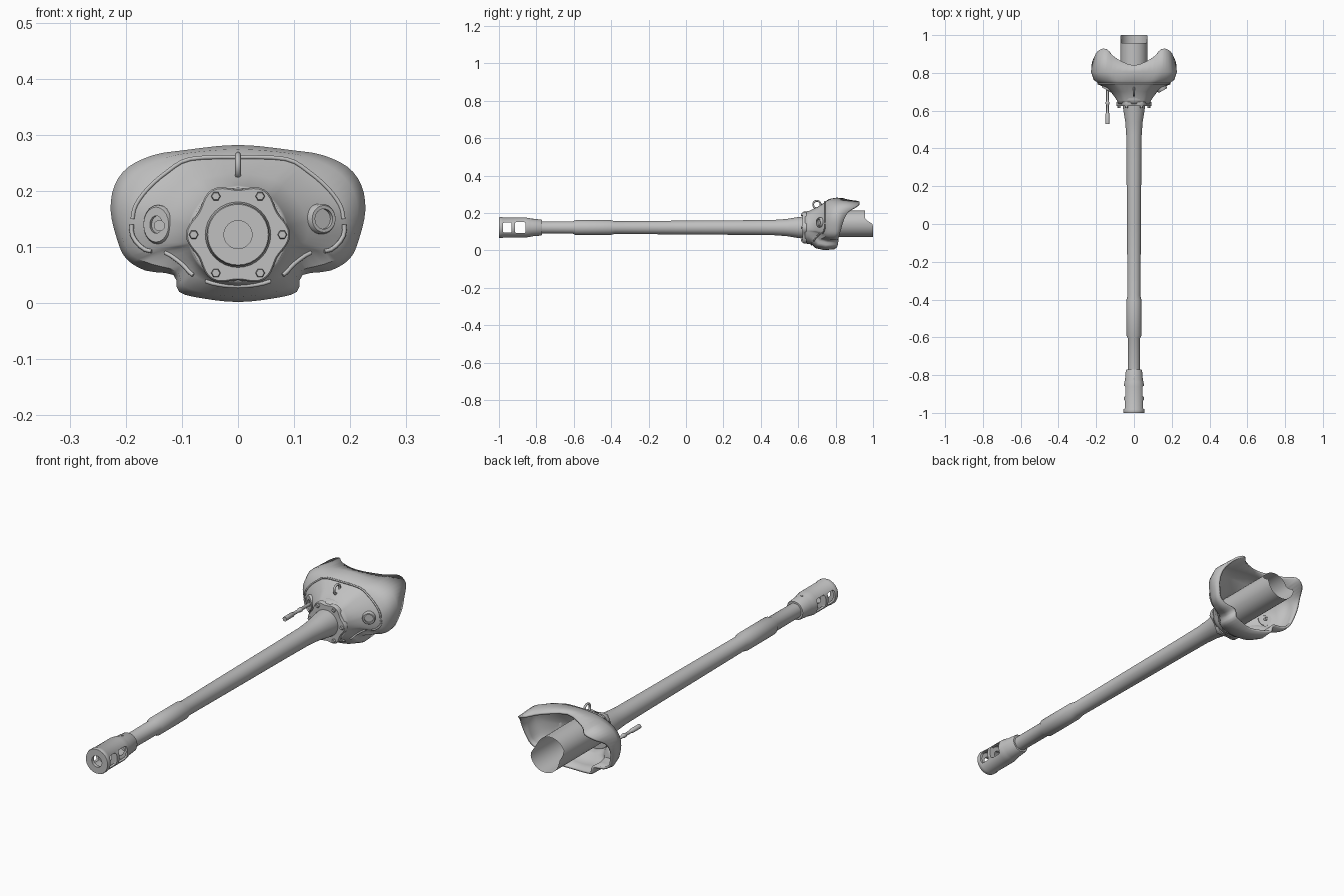
import bpy, bmesh, math
from mathutils import Vector

if "Cube" in bpy.data.objects:
    bpy.data.objects.remove(bpy.data.objects["Cube"])

AXIS_Z = 0.122
steel = bpy.data.materials.new("grey_steel")
steel.diffuse_color = (0.53, 0.53, 0.53, 1)
steel.use_nodes = True
steel.node_tree.nodes["Principled BSDF"].inputs["Base Color"].default_value = steel.diffuse_color


def make(name, bm, angle=35):
    bmesh.ops.recalc_face_normals(bm, faces=bm.faces[:])
    me = bpy.data.meshes.new(name)
    bm.to_mesh(me)
    bm.free()
    me.materials.append(steel)
    ob = bpy.data.objects.new(name, me)
    bpy.context.collection.objects.link(ob)
    activate(ob)
    bpy.ops.object.shade_smooth_by_angle(angle=math.radians(angle))
    return ob


def activate(ob):
    bpy.ops.object.select_all(action='DESELECT')
    ob.select_set(True)
    bpy.context.view_layer.objects.active = ob


def loft(rings, caps=False, closed=False):
    """Skin a series of closed rings with quads."""
    bm = bmesh.new()
    vs = [[bm.verts.new(p) for p in r] for r in rings]
    pairs = list(zip(vs, vs[1:])) + ([(vs[-1], vs[0])] if closed else [])
    for a, b in pairs:
        n = len(a)
        for i in range(n):
            j = (i + 1) % n
            bm.faces.new((a[i], a[j], b[j], b[i]))
    if caps:
        bm.faces.new(vs[0])
        bm.faces.new(vs[-1])
    return bm


def circle(y, r, n, x=0, z=AXIS_Z):
    return [(x + r * math.cos(2 * math.pi * i / n), y,
             z + r * math.sin(2 * math.pi * i / n)) for i in range(n)]


def lathe(name, prof, n=32, x=0, z=AXIS_Z, caps=True, closed=False):
    rings = [circle(y, r, n, x, z) for y, r in prof]
    return make(name, loft(rings, caps and not closed, closed))


def spline(loop, n=3):
    """Resample a closed loop as a Catmull-Rom curve."""
    out, m = [], len(loop)
    p = [Vector(q) for q in loop]
    for i in range(m):
        a, b, c, d = p[i - 1], p[i], p[(i + 1) % m], p[(i + 2) % m]
        for k in range(n):
            t = k / n
            out.append(0.5 * (2 * b + (c - a) * t + (2 * a - 5 * b + 4 * c - d) * t * t
                              + (3 * b - a - 3 * c + d) * t ** 3))
    return out


def mirrored(half):
    return half + [(-x, y, z) for x, y, z in half[-2:0:-1]]


def bead(name, pts, r=0.004):
    cu = bpy.data.curves.new(name, 'CURVE')
    cu.dimensions = '3D'
    cu.bevel_depth = r
    cu.bevel_resolution = 1
    cu.use_fill_caps = True
    sp = cu.splines.new('POLY')
    sp.points.add(len(pts) - 1)
    for q, p in zip(sp.points, pts):
        q.co = (*p, 1)
    cu.materials.append(steel)
    ob = bpy.data.objects.new(name, cu)
    bpy.context.collection.objects.link(ob)
    activate(ob)
    bpy.ops.object.convert(target='MESH')


# barrel with sleeve and flared root
lathe("barrel", [(-.80, .032), (-.605, .033), (-.59, .040), (-.405, .040), (-.38, .034),
                 (0, .037), (.30, .039), (.47, .041), (.54, .046), (.60, .056), (.64, .060)])

# hollow muzzle brake with side windows
brake = lathe("muzzle_brake", [
    (-1, .025), (-1, .054), (-.995, .056), (-.982, .056), (-.978, .054), (-.86, .054),
    (-.835, .050), (-.825, .047), (-.775, .043), (-.77, .040), (-.77, .030), (-.85, .030),
    (-.85, .044), (-.917, .044), (-.917, .025), (-.93, .025), (-.93, .044),
    (-.985, .044), (-.985, .025)], closed=True)
for y0, y1, h in ((-.979, -.932, .054), (-.915, -.857, .058)):
    bpy.ops.mesh.primitive_cube_add(size=1, location=(0, (y0 + y1) / 2, AXIS_Z))
    cutter = bpy.context.object
    cutter.name = "window_cutter"
    cutter.hide_render = True
    cutter.scale = (.2, y1 - y0, h)
    bpy.ops.object.transform_apply(location=False, rotation=False, scale=True)
    rounding = cutter.modifiers.new("rounding", 'BEVEL')
    rounding.width = .008
    rounding.segments = 2
    activate(brake)
    mod = brake.modifiers.new("window", 'BOOLEAN')
    mod.operation = 'DIFFERENCE'
    mod.solver = 'EXACT'
    mod.object = cutter
    bpy.ops.object.modifier_apply(modifier=mod.name)
    bpy.data.objects.remove(cutter)
bpy.ops.object.shade_smooth_by_angle(angle=math.radians(35))
bpy.ops.mesh.primitive_cylinder_add(vertices=8, radius=.005, depth=.012,
                                    location=(0, -.82, AXIS_Z + .043))
bpy.context.object.name = "brake_set_screw"
bpy.context.object.data.materials.append(steel)

# mantlet shell: outer outline (x, z, rear y) and front weld line (x, z, y)
outline = [(0, .282, .84), (.10, .272, .88), (.15, .264, .927), (.195, .243, .915),
           (.22, .21, .87), (.227, .165, .845), (.216, .115, .83), (.20, .08, .82),
           (.165, .058, .815), (.115, .05, .815), (.105, .02, .81), (.06, .008, .80),
           (0, .002, .79)]
weld = [(0, .26, .745), (.085, .257, .745), (.125, .235, .745), (.16, .205, .745),
        (.182, .175, .745), (.188, .15, .745), (.188, .12, .745), (.165, .095, .735),
        (.13, .09, .72), (.10, .07, .70), (.08, .05, .685), (.045, .035, .675),
        (0, .03, .675)]
rings = [[] for _ in range(7)]
for (ox, oz, oy), (wx, wz, wy) in zip(outline, weld):
    a = math.atan2(wx, wz - AXIS_Z)
    sx, cz = math.sin(a), math.cos(a)
    root = Vector((.090 * sx, .655, AXIS_Z + .088 * cz))
    w, o = Vector((wx, wy, wz)), Vector((ox, wy + .06, oz))
    mid = w.lerp(o, .65)
    rings[0].append((.086 * sx, .635, AXIS_Z + .084 * cz))
    rings[1].append(tuple(root))
    rings[2].append((root.x + (w.x - root.x) * .35, root.y + (wy - root.y) * .52,
                     root.z + (w.z - root.z) * .42))
    rings[3].append(tuple(w))
    rings[4].append((mid.x, wy + .018, mid.z))
    rings[5].append(tuple(o))
    rings[6].append((ox * .985, oy, .13 + (oz - .13) * .98))
full = [spline(mirrored(r)) for r in rings]
mantlet = make("mantlet", loft(full), 40)
thick = mantlet.modifiers.new("thickness", 'SOLIDIFY')
thick.thickness = .010
thick.offset = -1

# weld beads on the mantlet front
n = len(full[3])
line = [p + Vector((0, -.003, 0)) for p in full[3]]
bead("upper_weld_bead", [line[i % n] for i in range(-15, 16)])
for s, side in ((1, "right"), (-1, "left")):
    bead(side + "_cheek_bead", [line[(s * i) % n] for i in range(16, 23)])
    bead(side + "_lower_bead", [line[(s * i) % n] for i in range(24, 31)])
bead("bottom_weld_bead", [line[i] for i in range(32, 41)])

# lobed bolted flange
def lobes(y, k=1):
    out = []
    for i in range(60):
        a = 2 * math.pi * i / 60
        r = k * (.087 + .006 * math.cos(6 * a))
        out.append((r * math.cos(a), y, AXIS_Z + r * math.sin(a)))
    return out


make("flange", loft([lobes(.624, .97), lobes(.628), lobes(.645)], True))
for i in range(6):
    a = math.radians(60 * i)
    lathe("flange_bolt", [(.615, .007), (.618, .0085), (.630, .0085)], 6,
          .079 * math.cos(a), AXIS_Z + .079 * math.sin(a))

# rear guard tube with stepped end
tube = lathe("rear_tube", [(.66, .071), (1, .071)], 32, 0, .143, caps=False)
for v in tube.data.vertices:
    if v.co.y > .9:
        v.co.y = 1 - .042 * min(1, max(0, (v.co.z - .14) / .025))

# lifting eye on top
bpy.ops.mesh.primitive_torus_add(major_segments=20, minor_segments=8, major_radius=.020,
                                 minor_radius=.005, location=(0, .70, .245),
                                 rotation=(0, math.pi / 2, 0))
bpy.context.object.name = "lifting_eye"
bpy.context.object.data.materials.append(steel)
bpy.ops.object.shade_smooth_by_angle(angle=math.radians(60))

# coaxial rod and its oval port plate
lathe("coaxial_rod", [(.53, .010), (.585, .010), (.59, .007), (.63, .007), (.635, .010),
                      (.645, .010), (.65, .007), (.735, .007)], 12, -.14, .138)
port = lathe("coaxial_port", [(-.008, .013), (-.008, .026), (-.003, .029), (.010, .029),
                              (.010, .013)], 20, 0, 0, caps=False, closed=True)
port.location = (-.142, .717, .14)
port.rotation_euler = (0, 0, math.radians(-30))
port.scale = (1, 1, 1.2)

# sight port ring with recessed lens
for name, prof in (("sight_ring", [(-.012, .018), (-.012, .024), (-.007, .027),
                                   (.010, .027), (.010, .018)]),
                   ("sight_lens", [(-.004, .0185), (.008, .0185)])):
    ring = lathe(name, prof, 24, 0, 0, closed=(name == "sight_ring"))
    ring.location = (.147, .717, .15)
    ring.rotation_euler = (0, 0, math.radians(30))
